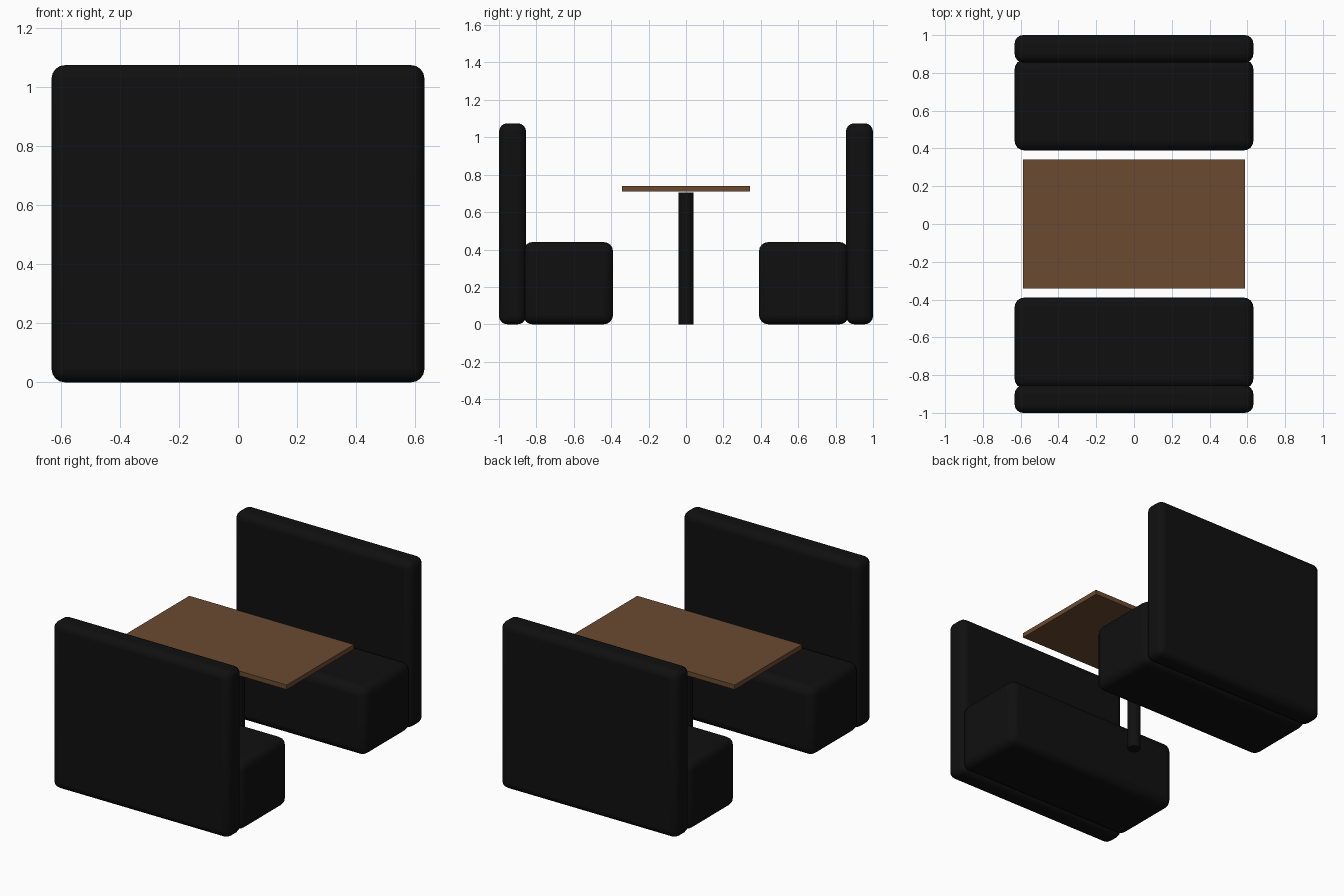
import bpy
import math

cube = bpy.data.objects.get("Cube")
if cube:
    bpy.data.objects.remove(cube, do_unlink=True)


def make_material(name, rgb, roughness):
    mat = bpy.data.materials.new(name)
    mat.use_nodes = True
    colour = (*rgb, 1)
    mat.diffuse_color = colour
    node = mat.node_tree.nodes["Principled BSDF"]
    node.inputs["Base Color"].default_value = colour
    node.inputs["Roughness"].default_value = roughness
    return mat


black = make_material("black_upholstery", (0.005, 0.005, 0.005), 0.6)
wood = make_material("brown_wood", (0.147, 0.07, 0.03), 0.5)


def box(name, x, y, z, mat, bevel=0, segments=4):
    """Box spanning the (low, high) ranges, with optional rounded edges."""
    spans = (x, y, z)
    bpy.ops.mesh.primitive_cube_add(size=1, location=[(a + b) / 2 for a, b in spans])
    obj = bpy.context.object
    obj.name = name
    obj.scale = [b - a for a, b in spans]
    bpy.ops.object.transform_apply(location=False, rotation=False, scale=True)
    obj.data.materials.append(mat)
    if bevel:
        mod = obj.modifiers.new("rounding", "BEVEL")
        mod.width = bevel
        mod.segments = segments
        bpy.ops.object.shade_smooth_by_angle(angle=math.radians(35))
    return obj


# Two facing benches, each a seat block and a tall back
WIDTH = (-0.632, 0.632)
for side, label in ((-1, "front"), (1, "rear")):
    seat_y = sorted((side * 0.39, side * 0.87))
    back_y = sorted((side * 0.855, side * 1.0))
    box(label + "_bench_seat", WIDTH, seat_y, (0, 0.44), black, 0.05)
    box(label + "_bench_back", WIDTH, back_y, (0, 1.075), black, 0.045)

# Table top
box("table_top", (-0.587, 0.587), (-0.342, 0.342), (0.71, 0.74), wood)

# Table post
bpy.ops.mesh.primitive_cylinder_add(vertices=32, radius=0.04, depth=0.705,
                                    location=(0, 0, 0.3525))
post = bpy.context.object
post.name = "table_post"
post.data.materials.append(black)
bpy.ops.object.shade_smooth_by_angle(angle=math.radians(35))
